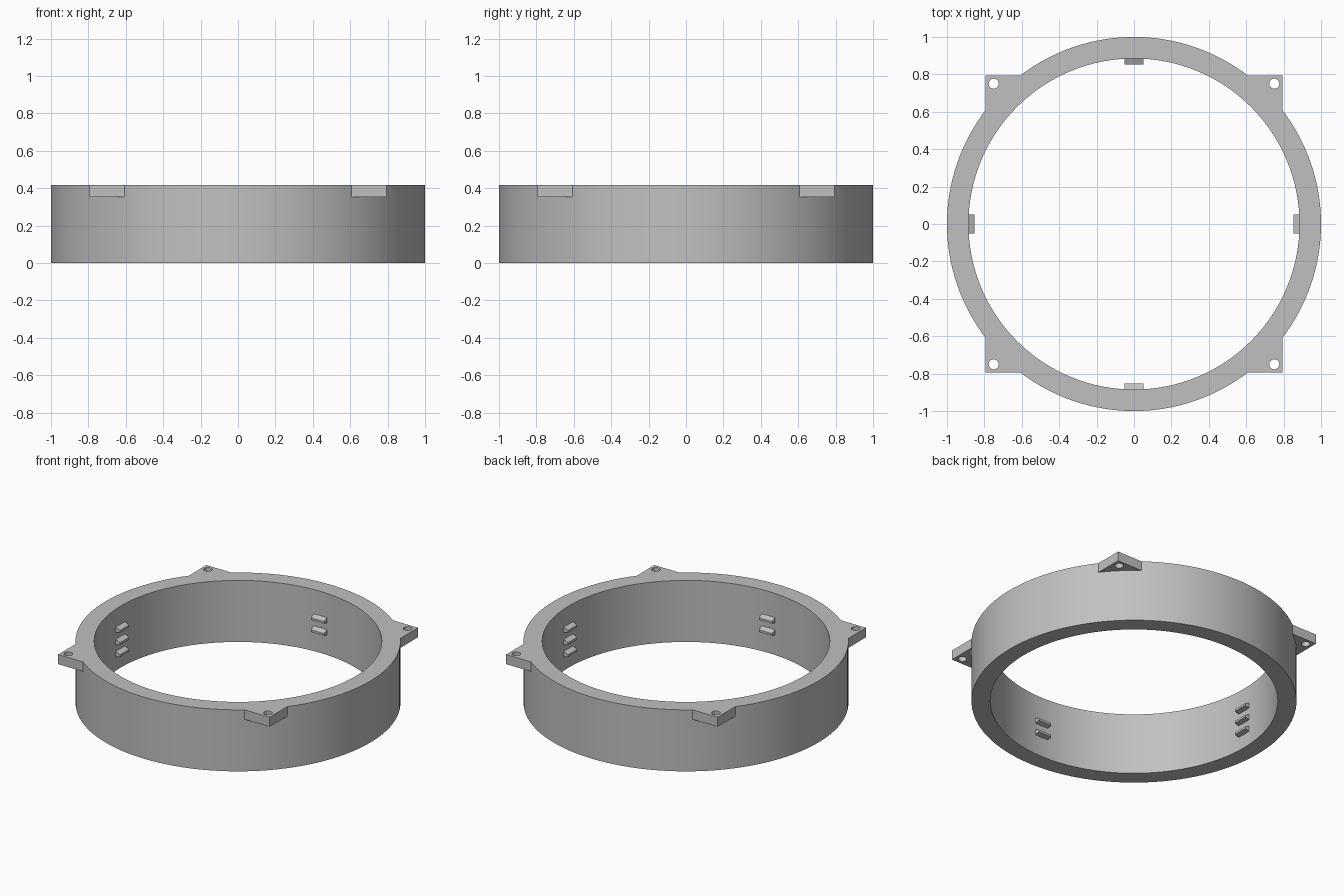
import bpy
import bmesh
from math import pi
from mathutils import Matrix

if "Cube" in bpy.data.objects:
    bpy.data.objects.remove(bpy.data.objects["Cube"], do_unlink=True)

HEIGHT = 0.418
OUTER, BORE = 1.0, 0.885
TAB, TAB_THICK = 0.795, 0.065
HOLE_POS, HOLE_R = 0.75, 0.027
CORNERS = [(1, 1), (-1, 1), (-1, -1), (1, -1)]

grey = bpy.data.materials.new("plain grey")
grey.use_nodes = True
colour = (0.53, 0.53, 0.53, 1)
grey.diffuse_color = colour
grey.node_tree.nodes["Principled BSDF"].inputs["Base Color"].default_value = colour


def make_object(name, bm):
    bmesh.ops.recalc_face_normals(bm, faces=bm.faces)
    mesh = bpy.data.meshes.new(name)
    bm.to_mesh(mesh)
    bm.free()
    mesh.materials.append(grey)
    obj = bpy.data.objects.new(name, mesh)
    bpy.context.collection.objects.link(obj)
    return obj


def add_cylinder(bm, radius, z0, z1, x=0, y=0, sides=128):
    bmesh.ops.create_cone(bm, cap_ends=True, segments=sides, radius1=radius,
                          radius2=radius, depth=z1 - z0,
                          matrix=Matrix.Translation((x, y, (z0 + z1) / 2)))


def select_only(obj):
    bpy.ops.object.select_all(action='DESELECT')
    obj.select_set(True)
    bpy.context.view_layer.objects.active = obj


def combine(target, tool, operation):
    mod = target.modifiers.new(operation.title(), 'BOOLEAN')
    mod.operation = operation
    mod.solver = 'EXACT'
    mod.object = tool
    select_only(target)
    bpy.ops.object.modifier_apply(modifier=mod.name)
    bpy.data.objects.remove(tool, do_unlink=True)


# Ring body
bm = bmesh.new()
add_cylinder(bm, OUTER, 0, HEIGHT)
ring = make_object("ring_body", bm)

# Four square mounting tabs flush with the top
bm = bmesh.new()
inner = 0.45
size, mid = TAB - inner, (TAB + inner) / 2
for sx, sy in CORNERS:
    place = Matrix.Translation((sx * mid, sy * mid, HEIGHT - TAB_THICK / 2))
    bmesh.ops.create_cube(bm, size=1, matrix=place @ Matrix.Diagonal((size, size, TAB_THICK, 1)))
combine(ring, make_object("mounting_tabs", bm), 'UNION')

# Central bore and screw holes
bm = bmesh.new()
add_cylinder(bm, BORE, -0.1, HEIGHT + 0.1)
for sx, sy in CORNERS:
    add_cylinder(bm, HOLE_R, HEIGHT - 0.1, HEIGHT + 0.1, sx * HOLE_POS, sy * HOLE_POS, 32)
combine(ring, make_object("hole_cutter", bm), 'DIFFERENCE')

select_only(ring)
bpy.ops.object.shade_smooth_by_angle(angle=pi / 6)


# Wedge-shaped retaining clips on the inner wall
def make_clip(name, angle, z):
    profile = [(0.89, 0.02), (0.852, 0.003), (0.852, -0.012), (0.89, -0.02)]
    bm = bmesh.new()
    face = bm.faces.new([bm.verts.new((r, -0.05, z + h)) for r, h in profile])
    side = bmesh.ops.extrude_face_region(bm, geom=[face])["geom"]
    verts = [v for v in side if isinstance(v, bmesh.types.BMVert)]
    bmesh.ops.translate(bm, verts=verts, vec=(0, 0.1, 0))
    bm.transform(Matrix.Rotation(angle, 4, 'Z'))
    make_object(name, bm)


SIDES = [("left", 0, (0.113, 0.195, 0.278)), ("back", pi / 2, (0.154, 0.236)),
         ("right", pi, (0.113, 0.195, 0.278)), ("front", -pi / 2, (0.154, 0.236))]
for side_name, angle, heights in SIDES:
    for i, z in enumerate(heights):
        make_clip(f"{side_name}_clip_{i + 1}", angle, z)
